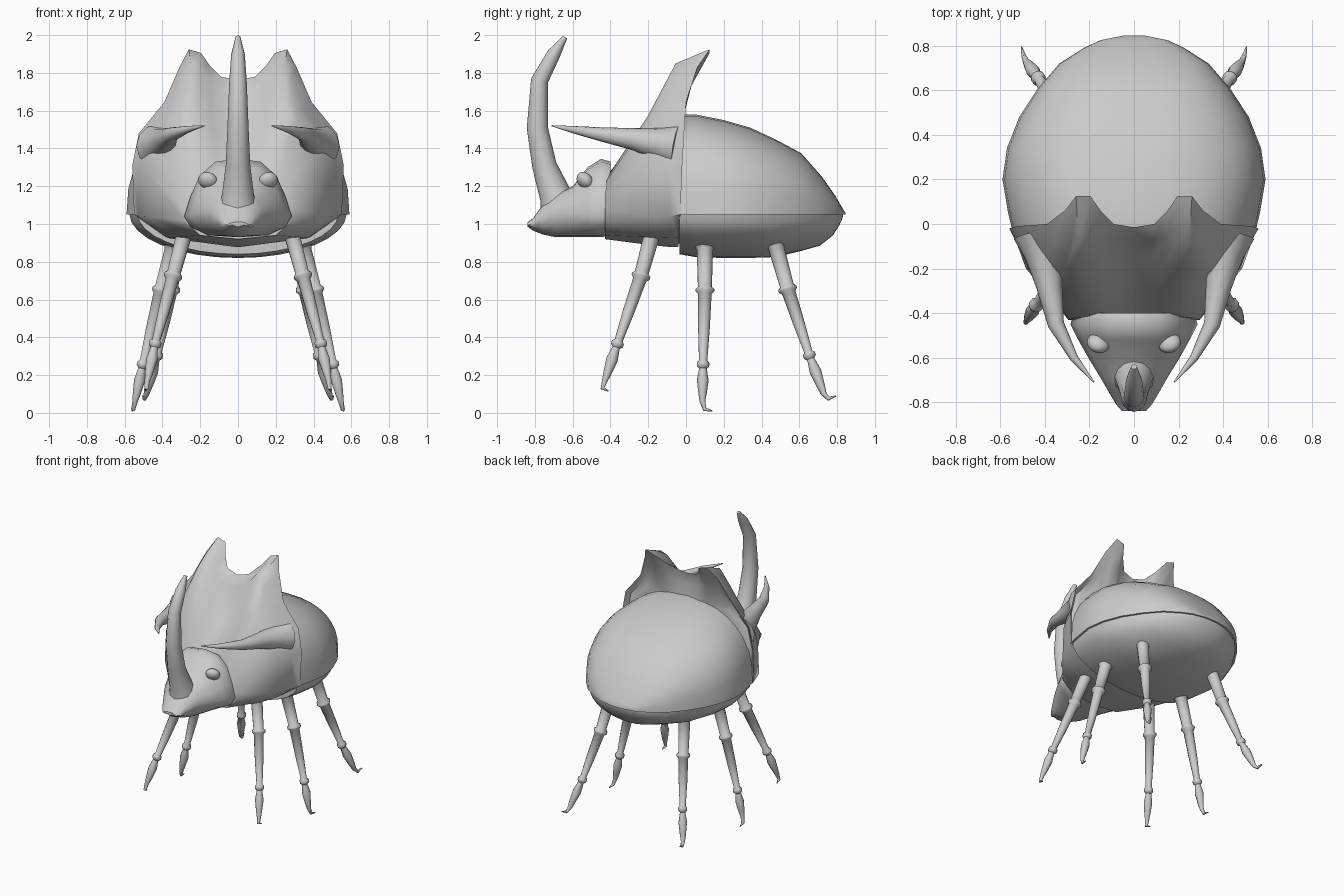
import bpy, bmesh, math
from mathutils import Vector

if "Cube" in bpy.data.objects:
    bpy.data.objects.remove(bpy.data.objects["Cube"])


def smooth(ob, angle):
    bpy.ops.object.select_all(action='DESELECT')
    ob.select_set(True)
    bpy.context.view_layer.objects.active = ob
    bpy.ops.object.shade_smooth_by_angle(angle=math.radians(angle))


def loft(name, rings, angle=50):
    """Skin closed rings of equal length and cap both ends."""
    bm = bmesh.new()
    vs = [[bm.verts.new(p) for p in r] for r in rings]
    n = len(rings[0])
    for a, b in zip(vs, vs[1:]):
        for i in range(n):
            j = (i + 1) % n
            bm.faces.new((a[i], a[j], b[j], b[i]))
    bm.faces.new(vs[0][::-1])
    bm.faces.new(vs[-1])
    bmesh.ops.recalc_face_normals(bm, faces=bm.faces)
    me = bpy.data.meshes.new(name)
    bm.to_mesh(me)
    bm.free()
    ob = bpy.data.objects.new(name, me)
    bpy.context.collection.objects.link(ob)
    smooth(ob, angle)
    return ob


def tube(name, path, sides=12):
    """Sweep a circle along (point, radius) stations."""
    pts = [Vector(p) for p, _ in path]
    rings = []
    for i, (p, r) in enumerate(path):
        t = (pts[min(i + 1, len(pts) - 1)] - pts[max(i - 1, 0)]).normalized()
        u = t.cross(Vector((1, 0, 0))).normalized()
        v = t.cross(u)
        rings.append([pts[i] + r * (math.cos(a) * u + math.sin(a) * v)
                      for a in (math.tau * k / sides for k in range(sides))])
    return loft(name, rings)


def arch(y, w, h, z0, p, n=16):
    """Half superellipse in the xz plane."""
    out = []
    for k in range(n + 1):
        c, s = math.cos(math.pi * k / n), math.sin(math.pi * k / n)
        out.append((w * math.copysign(abs(c) ** p, c), y, z0 + h * max(s, 0) ** p))
    return out


def mirrored(half):
    """Close a half ring that starts and ends on the centre plane."""
    return half + [(-x, y, z) for x, y, z in half[-2:0:-1]]


# Wing case and belly: y, half width, height above rim, depth below rim
body = [(-.035, .545, .53, .215), (.05, .565, .53, .23), (.2, .59, .50, .235),
        (.34, .57, .46, .235), (.48, .515, .395, .23), (.61, .43, .325, .20),
        (.72, .335, .20, .17), (.79, .225, .10, .115), (.825, .15, .04, .06),
        (.845, .05, .008, .015)]
loft("wing_case", [arch(y, w, h, 1.05, .8) for y, w, h, d in body])
loft("belly", [arch(y * .985, w * .975, -d, 1.055, 1.0) for y, w, h, d in body])

# Thorax shield with two-pointed crest: half rings front, middle, rim
front = [(0, -.41, 1.27), (.06, -.41, 1.27), (.11, -.41, 1.265), (.15, -.41, 1.26),
         (.19, -.41, 1.25), (.23, -.42, 1.23), (.26, -.42, 1.20), (.29, -.43, 1.16),
         (.295, -.43, 1.08), (.29, -.43, 1.02), (.2, -.43, .94), (0, -.43, .92)]
middle = [(0, -.15, 1.43), (.07, -.16, 1.45), (.14, -.19, 1.50), (.20, -.2, 1.545),
          (.26, -.2, 1.575), (.31, -.2, 1.55), (.37, -.2, 1.48), (.44, -.2, 1.39),
          (.475, -.2, 1.27), (.485, -.2, 1.04), (.33, -.2, .93), (0, -.2, .89)]
rim = [(0, -.015, 1.76), (.09, .0, 1.78), (.15, .06, 1.84), (.195, .125, 1.905),
       (.26, .125, 1.925), (.31, .06, 1.83), (.39, .0, 1.645), (.525, -.01, 1.48),
       (.56, -.02, 1.31), (.55, -.03, 1.05), (.38, -.04, .93), (0, -.04, .88)]
# forward bulge of the crest and inward step just before the rim
bulge = [.03, .04, .08, .115, .115, .09, .06, .04, .03, .02, 0, 0]
inset = [0, 0, 0, 0, .01, .025, .03, .03, .025, .01, 0, 0]
inner = [Vector(m).lerp(Vector(r), .8) for m, r in zip(middle, rim)]
inner = [(v.x - d, v.y - b, v.z - .005) for v, b, d in zip(inner, bulge, inset)]
back = [(x * .9, min(y, 0) * .5 - .015, 1.05 + (min(z, 1.62) - 1.05) * .9) for x, y, z in rim]
# concave rear of the crest, kept close behind the front surface
rear = [tuple(Vector(r).lerp(Vector(b), .5) + Vector((0, -.025, 0))) for r, b in zip(rim, back)]
loft("thorax_shield", [mirrored(r) for r in (front, middle, inner, rim, rear, back)], 55)

# Head: y, half width at cheek, cheek z, top z, bottom z
head = [(-.40, .27, 1.04, 1.33, .94), (-.45, .285, 1.04, 1.345, .93),
        (-.52, .25, 1.05, 1.30, .93), (-.60, .205, 1.06, 1.20, .93),
        (-.69, .15, 1.06, 1.16, .93), (-.76, .11, 1.03, 1.10, .945),
        (-.81, .08, 1.00, 1.03, .965), (-.838, .055, .995, 1.01, .985)]
rings = []
for y, w, c, t, b in head:
    rings.append(mirrored([(0, y, t), (w * .42, y, t - (t - c) * .05),
                           (w * .72, y, t - (t - c) * .3), (w * .88, y, c + (t - c) * .35),
                           (w, y, c), (w * .88, y, (c + b) / 2), (w * .55, y, b + .01),
                           (0, y, b)]))
loft("head", rings)

# Tall nose horn
tube("nose_horn", [((0, -.66, 1.06), .12), ((0, -.69, 1.15), .085), ((0, -.75, 1.31), .065),
                   ((0, -.787, 1.51), .056), ((0, -.775, 1.76), .046),
                   ((0, -.70, 1.90), .036), ((0, -.64, 1.99), .013)])

# Leg joints: hip, knee, ankle, foot, claw bend, claw tip
legs = {
    "front": [(.27, -.165, 1.0), (.345, -.24, .72), (.44, -.365, .36),
              (.48, -.43, .17), (.485, -.442, .13), (.49, -.41, .115)],
    "middle": [(.335, .10, .91), (.41, .10, .645), (.505, .09, .25),
               (.545, .087, .06), (.555, .10, .018), (.56, .14, .01)],
    "hind": [(.31, .46, .94), (.355, .54, .65), (.43, .655, .30),
             (.485, .73, .10), (.495, .755, .075), (.505, .795, .09)],
}
# segment index, fraction along it, radius
leg_profile = [(0, 0, .09), (0, .08, .06), (0, .18, .043), (0, .92, .037), (0, .96, .05),
               (1, .0, .05), (1, .04, .036), (1, .5, .031), (1, .93, .022), (1, .96, .033),
               (2, .02, .033), (2, .08, .02), (2, .4, .031), (2, .75, .023),
               (3, 0, .015), (4, 0, .011)]

for side, s in (("right", 1), ("left", -1)):
    # Legs
    for pos, joints in legs.items():
        J = [Vector((x * s, y, z)) for x, y, z in joints]
        path = [(J[i].lerp(J[i + 1], f), r) for i, f, r in leg_profile]
        tube(f"{pos}_leg_{side}", path + [(J[5], .003)], 10)
    # Side horns on the thorax
    horn = [((.42, -.05, 1.41), .12), ((.405, -.14, 1.425), .085), ((.38, -.28, 1.45), .058),
            ((.35, -.45, 1.475), .037), ((.27, -.60, 1.50), .019), ((.18, -.71, 1.52), .003)]
    tube(f"side_horn_{side}", [((x * s, y, z), r) for (x, y, z), r in horn])
    # Eyes
    bpy.ops.mesh.primitive_uv_sphere_add(segments=16, ring_count=10, radius=1,
                                         location=(.16 * s, -.535, 1.23),
                                         rotation=(math.radians(40), 0, math.radians(20) * s))
    eye = bpy.context.object
    eye.name = f"eye_{side}"
    eye.scale = (.052, .038, .05)
    smooth(eye, 50)
